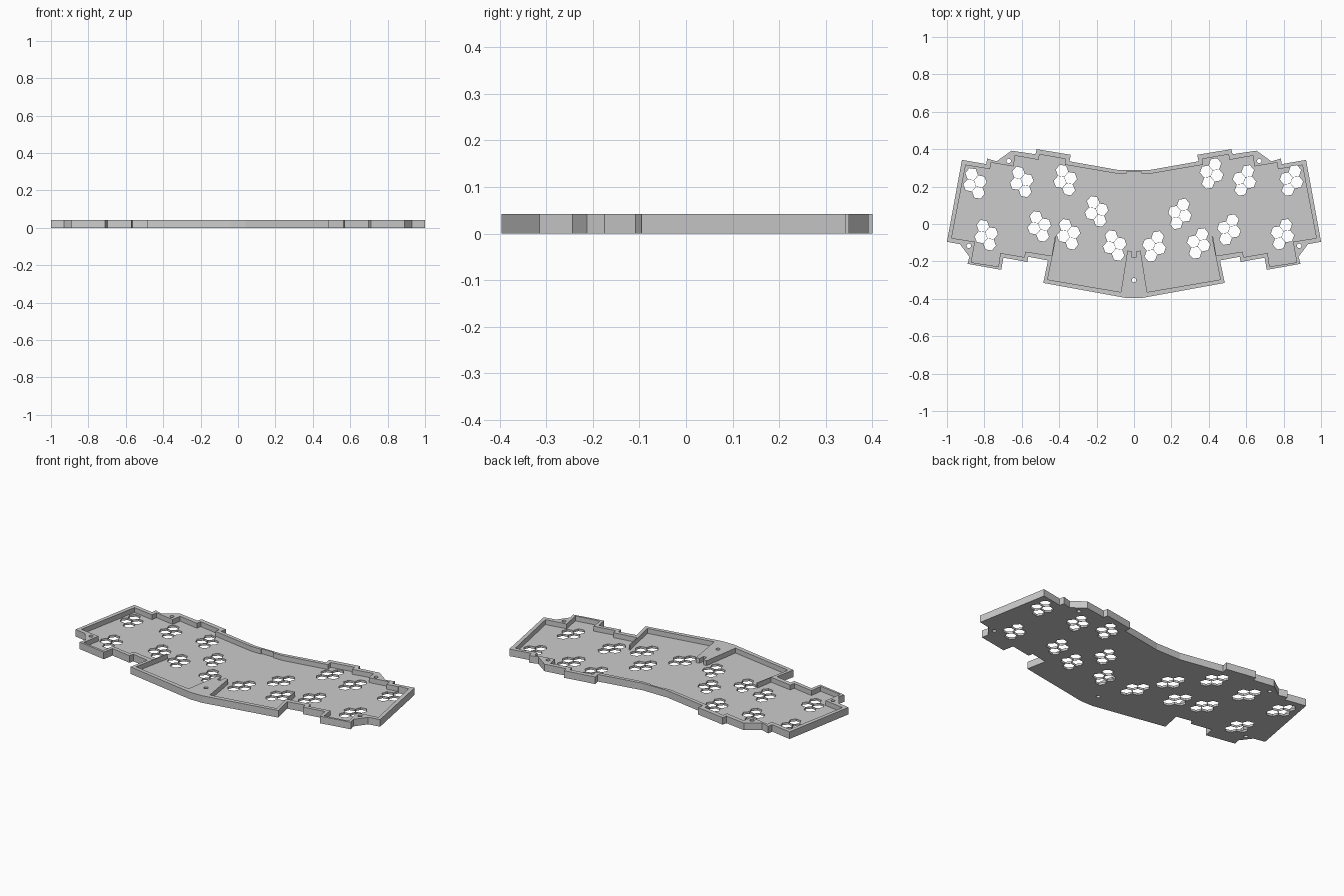
import bpy, bmesh, math
from mathutils import Matrix, Vector

cube = bpy.data.objects.get("Cube")
if cube:
    bpy.data.objects.remove(cube, do_unlink=True)

HEIGHT, FLOOR = 0.042, 0.013

grey = bpy.data.materials.new("matte grey")
grey.use_nodes = True
colour = (0.6, 0.6, 0.6, 1)
grey.diffuse_color = colour
grey.node_tree.nodes["Principled BSDF"].inputs["Base Color"].default_value = colour


def mirrored(half):
    """Close a right-half outline with its reflection across x = 0."""
    return half + [(-x, y) for x, y in reversed(half)]


def prism(bm, outline, z0, z1):
    base = bm.faces.new([bm.verts.new((x, y, z0)) for x, y in outline])
    top = bmesh.ops.extrude_face_region(bm, geom=[base])["geom"]
    verts = [v for v in top if isinstance(v, bmesh.types.BMVert)]
    bmesh.ops.translate(bm, verts=verts, vec=(0, 0, z1 - z0))


def polygon(centre, radius, sides, turn=0):
    return [(centre[0] + radius * math.cos(turn + math.tau * i / sides),
             centre[1] + radius * math.sin(turn + math.tau * i / sides))
            for i in range(sides)]


def finish(bm, name):
    bmesh.ops.recalc_face_normals(bm, faces=bm.faces)
    mesh = bpy.data.meshes.new(name)
    bm.to_mesh(mesh)
    bm.free()
    mesh.materials.append(grey)
    obj = bpy.data.objects.new(name, mesh)
    bpy.context.collection.objects.link(obj)
    return obj


# Outer edge and inner wall, right half from back centre to front centre
outer = [(0.08, 0.288), (0.345, 0.335), (0.338, 0.37), (0.52, 0.4), (0.527, 0.373),
         (0.655, 0.392), (0.735, 0.335), (0.785, 0.35), (0.79, 0.32), (0.92, 0.343),
         (1.0, -0.095), (0.93, -0.108), (0.88, -0.175), (0.89, -0.213), (0.71, -0.245),
         (0.698, -0.18), (0.57, -0.203), (0.565, -0.175), (0.46, -0.195),
         (0.485, -0.315), (0.04, -0.396)]
inner = [(0.04, 0.278), (0.04, 0.271), (0.1, 0.271), (0.37, 0.317), (0.365, 0.347),
         (0.505, 0.372), (0.51, 0.343), (0.635, 0.365), (0.645, 0.308), (0.765, 0.328),
         (0.77, 0.293), (0.9, 0.315), (0.975, -0.075), (0.85, -0.095), (0.87, -0.205),
         (0.725, -0.228), (0.715, -0.155), (0.587, -0.177), (0.58, -0.148),
         (0.44, -0.17), (0.423, -0.068), (0.415, -0.067), (0.462, -0.297),
         (0.07, -0.364), (0.035, -0.142), (0.013, -0.146), (0.01, -0.18)]

bm = bmesh.new()
prism(bm, mirrored(outer), 0, HEIGHT)
case = finish(bm, "case_tray")

bm = bmesh.new()
prism(bm, mirrored(inner), FLOOR, HEIGHT + 0.1)
cavity = finish(bm, "cavity_cutter")

# Four-cell honeycomb vents, leaning opposite ways on each half
vents = [(-.85, .217), (-.60, .225), (-.367, .235), (-.506, -.013),
         (-.20, .067), (-.79, -.06), (-.35, -.055), (-.103, -.115),
         (.415, .27), (.59, .233), (.842, .233), (.245, .054),
         (.508, -.03), (.794, -.055), (.346, -.104), (.108, -.12)]
PITCH = 0.061
bm = bmesh.new()
for centre in vents:
    side = math.copysign(1, centre[0])
    turn = math.radians(10) * side
    for col, row in ((1, 0.75), (1, -0.25), (-1, 0.25), (-1, -0.75)):
        offset = Vector((side * col * PITCH * 0.433, row * PITCH))
        cell = Vector(centre) + Matrix.Rotation(turn, 2) @ offset
        prism(bm, polygon(cell, PITCH * 0.56, 6, turn), -0.1, 0.1)

# Screw holes
for spot in ((-0.67, 0.337), (0.67, 0.337), (-0.883, -0.117), (0.883, -0.117), (0, -0.3)):
    prism(bm, polygon(spot, 0.012, 20), -0.1, 0.1)
holes = finish(bm, "hole_cutter")

# Hollow and pierce the tray, then remove the cutters
for cutter in (cavity, holes):
    mod = case.modifiers.new(cutter.name, 'BOOLEAN')
    mod.operation = 'DIFFERENCE'
    mod.solver = 'EXACT'
    mod.object = cutter
    cutter.hide_render = True
bpy.context.view_layer.update()
evaluated = case.evaluated_get(bpy.context.evaluated_depsgraph_get())
result = bpy.data.meshes.new_from_object(evaluated)
case.modifiers.clear()
case.data = result
for cutter in (cavity, holes):
    bpy.data.objects.remove(cutter, do_unlink=True)
